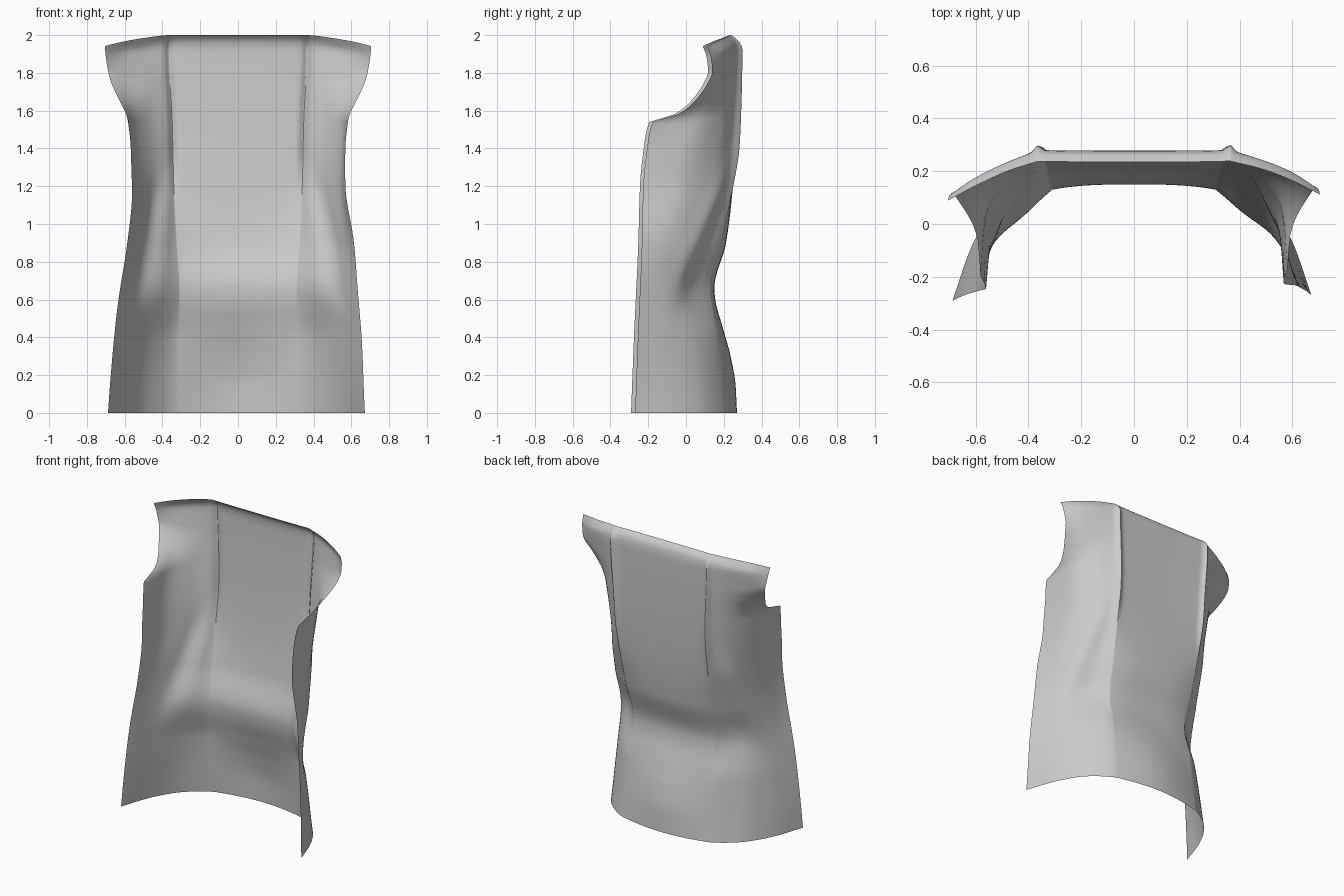
import bpy
import bmesh
from math import exp

if "Cube" in bpy.data.objects:
    bpy.data.objects.remove(bpy.data.objects["Cube"], do_unlink=True)

ROWS, PANEL_COLS, SIDE_COLS = 100, 14, 24
HEIGHT = 2.0

# Guide lines running up the cloth: height, then half-width and depth
CENTRE = [(0, 0, .27), (.15, 0, .262), (.3, 0, .236), (.45, 0, .195), (.6, 0, .155), (.66, 0, .15),
          (.9, 0, .212), (1.2, 0, .248), (1.54, 0, .268), (1.9, 0, .278), (1.97, 0, .268), (2, 0, .235)]
SEAM = [(0, .31, .228), (.4, .31, .18), (.66, .31, .13), (.9, .325, .185), (1.2, .34, .245),
        (1.54, .348, .272), (1.92, .365, .28), (1.97, .365, .27), (2, .365, .238)]
SIDE_BACK = [(0, .49, .11), (.4, .465, .065), (.66, .44, .02), (.9, .465, .06), (1.2, .468, .125),
             (1.54, .475, .18), (1.7, .47, .217), (1.8, .47, .232), (1.94, .48, .24), (2, .48, .205)]
SIDE_FRONT = [(0, .605, -.07), (.4, .565, -.08), (.66, .545, -.09), (.9, .555, -.085), (1.2, .547, -.045),
              (1.54, .563, .03), (1.62, .563, .1), (1.7, .57, .152), (1.8, .58, .182), (1.94, .6, .186),
              (2, .6, .155)]
EDGE = [(0, .68, -.28), (.4, .655, -.265), (.9, .6, -.243), (1.2, .565, -.235), (1.4, .568, -.215),
        (1.54, .582, -.185), (1.56, .586, -.12), (1.58, .592, -.055), (1.62, .61, .005), (1.68, .64, .06),
        (1.76, .67, .105), (1.84, .687, .128), (1.94, .7, .12), (2, .705, .1)]


def smooth_curve(keys, values, at):
    """Monotone cubic through the keyed values."""
    n = len(keys)
    gaps = [keys[i + 1] - keys[i] for i in range(n - 1)]
    slope = [(values[i + 1] - values[i]) / gaps[i] for i in range(n - 1)]
    tangent = [slope[0]]
    for a, b in zip(slope, slope[1:]):
        tangent.append(2 * a * b / (a + b) if a * b > 0 else 0)
    tangent.append(slope[-1])
    i = max(k for k in range(n - 1) if keys[k] <= at or k == 0)
    h = gaps[i]
    s = (at - keys[i]) / h
    r = 1 - s
    return (values[i] * r * r * (1 + 2 * s) + values[i + 1] * s * s * (1 + 2 * r)
            + h * s * r * (tangent[i] * r - tangent[i + 1] * s))


def on_guide(guide, z):
    keys = [p[0] for p in guide]
    return [smooth_curve(keys, [p[k] for p in guide], z) for k in (1, 2)]


def bump(value, middle, width):
    return exp(-((value - middle) / width) ** 2)


def ramp(value, low, high):
    s = min(1, max(0, (value - low) / (high - low)))
    return s * s * (3 - 2 * s)


def mix(a, b, factor):
    return a + (b - a) * factor


def half_row(z):
    """Points from the centre back to the front edge at one height."""
    guides = [on_guide(g, z) for g in (CENTRE, SEAM, SIDE_BACK, SIDE_FRONT, EDGE)]
    seam_x, seam_y = guides[1]
    crease = ramp(z, .4, .66)
    pinch = .018 * ramp(z, 1.1, 1.4) * (1 - ramp(z, 1.93, 2.0))
    thirds = [0, 1 / 3, 2 / 3, 1]
    # One rounded sweep across the seam, used where there is no crease
    sweep_keys = [-1.6, -.8] + thirds
    sweep = [[-seam_x] + [g[0] for g in guides], [seam_y] + [g[1] for g in guides]]
    points = []
    # Centre back panel
    for i in range(PANEL_COLS):
        t = 1 - (1 - i / PANEL_COLS) ** 2
        x = seam_x * t
        flat = mix(guides[0][1], seam_y, t ** 3)
        y = mix(smooth_curve(sweep_keys, sweep[1], .8 * (t - 1)), flat, crease)
        points.append([x, y + pinch * bump(x, seam_x, .018), z])
    # Side panel with a diagonal drape fold
    for i in range(SIDE_COLS + 1):
        t = (i / SIDE_COLS) ** 1.5
        x, y = [mix(smooth_curve(sweep_keys, sweep[k], t),
                    smooth_curve(thirds, [g[k] for g in guides[1:]], t), crease) for k in (0, 1)]
        y += pinch * bump(x, seam_x, .018)
        ridge = .18 + .7 * (1.2 - z)
        fade = ramp(z, .5, .8) * (1 - ramp(z, 1.1, 1.45)) * ramp(t, 0, .15) * (1 - ramp(t, .75, 1))
        fold = fade * (.01 * bump(t, ridge, .14) - .006 * bump(t, ridge * .45, .12))
        drop = .058 * t ** 1.4 * ramp(z, 1.65, 2.0)
        points.append([x + fold, y + fold, z - drop])
    return points


# Cloth back panel
bm = bmesh.new()
grid = []
for r in range(ROWS + 1):
    height = HEIGHT * r / ROWS
    half = half_row(height)
    full = [(-x, y, z) for x, y, z in reversed(half[1:])] + half
    # The two sides hang slightly unevenly
    sway = .014 * bump(height, .92, .25) - .008 * (1 - ramp(height, 0, .5))
    row = []
    for x, y, z in full:
        side = ramp(abs(x), .3, .6)
        row.append(bm.verts.new((x + sway * side, y + .016 * x * side, z)))
    grid.append(row)
for low, high in zip(grid, grid[1:]):
    for c in range(len(low) - 1):
        bm.faces.new((low[c + 1], low[c], high[c], high[c + 1]))
mesh = bpy.data.meshes.new("cloth_back_panel")
bm.to_mesh(mesh)
bm.free()
panel = bpy.data.objects.new("cloth_back_panel", mesh)
bpy.context.collection.objects.link(panel)

# Plain grey cloth
cloth = bpy.data.materials.new("grey_cloth")
cloth.use_nodes = True
colour = (.6, .6, .6, 1)
cloth.diffuse_color = colour
cloth.node_tree.nodes["Principled BSDF"].inputs["Base Color"].default_value = colour
mesh.materials.append(cloth)

bpy.ops.object.select_all(action="DESELECT")
panel.select_set(True)
bpy.context.view_layer.objects.active = panel
bpy.ops.object.shade_smooth_by_angle(angle=.7)
